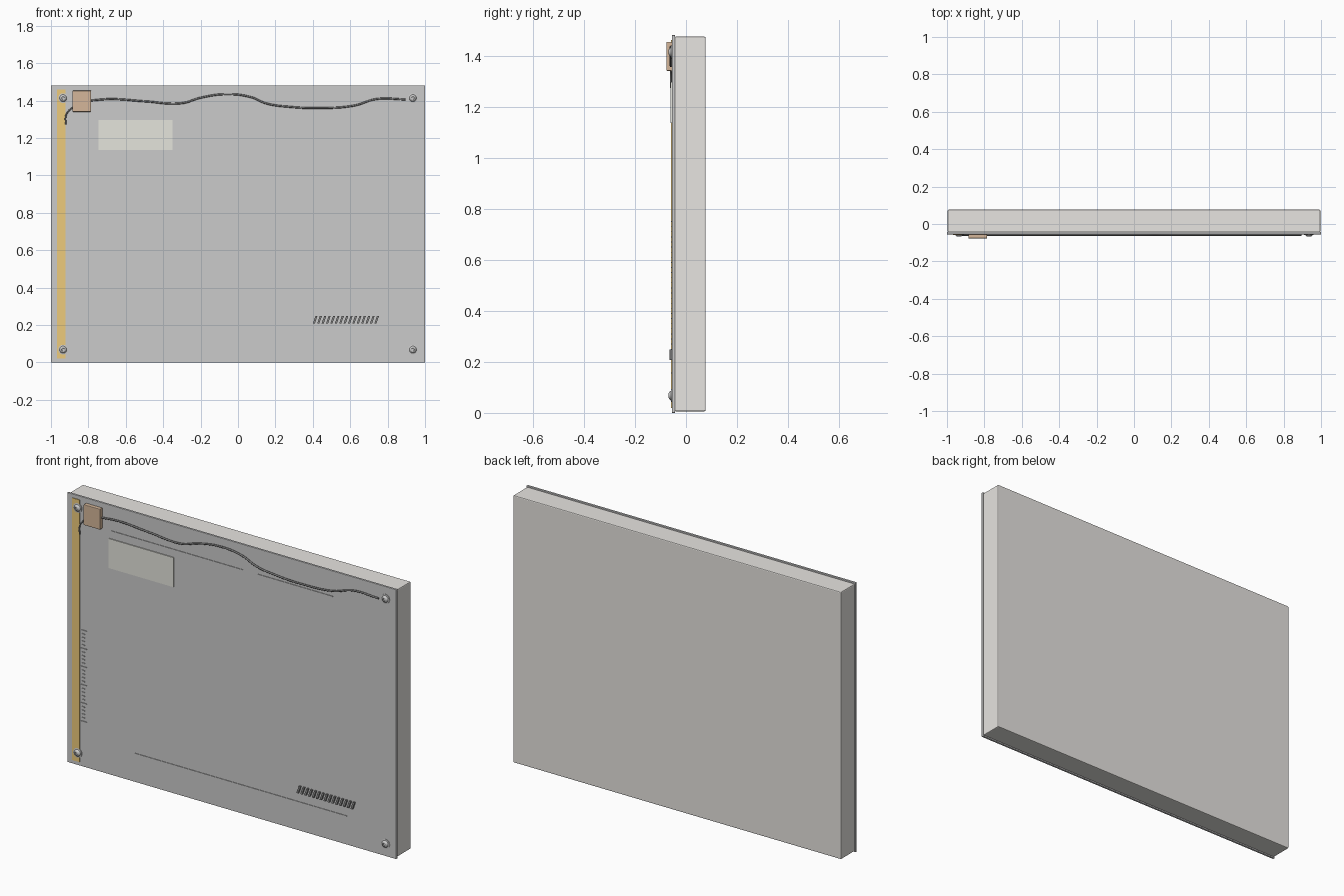
import bpy, bmesh, math
from mathutils import Vector

if "Cube" in bpy.data.objects:
    bpy.data.objects.remove(bpy.data.objects["Cube"])

FACE = -0.055  # front surface of the cover plate


def paint(obj, rgb):
    if rgb:
        name = obj.name.split(".")[0] + "_colour"
        mat = bpy.data.materials.get(name) or bpy.data.materials.new(name)
        mat.diffuse_color = (*rgb, 1)
        mat.use_nodes = True
        mat.node_tree.nodes["Principled BSDF"].inputs["Base Color"].default_value = mat.diffuse_color
        obj.data.materials.append(mat)


def finish(name, bm, rgb=None):
    bmesh.ops.recalc_face_normals(bm, faces=bm.faces)
    mesh = bpy.data.meshes.new(name)
    bm.to_mesh(mesh)
    bm.free()
    obj = bpy.data.objects.new(name, mesh)
    bpy.context.collection.objects.link(obj)
    paint(obj, rgb)
    return obj


def add_box(bm, x0, x1, y0, y1, z0, z1, lean=0):
    # lean shifts the top edge sideways
    v = [bm.verts.new((x + (lean if z == z1 else 0), y, z))
         for z in (z0, z1) for x, y in ((x0, y0), (x1, y0), (x1, y1), (x0, y1))]
    for f in ((3, 2, 1, 0), (4, 5, 6, 7), (0, 1, 5, 4), (1, 2, 6, 5), (2, 3, 7, 6), (3, 0, 4, 7)):
        bm.faces.new([v[i] for i in f])


def boxes(name, items, rgb=None, bevel=0):
    bm = bmesh.new()
    for item in items:
        add_box(bm, *item)
    obj = finish(name, bm, rgb)
    if bevel:
        mod = obj.modifiers.new("bevel", "BEVEL")
        mod.width, mod.segments = bevel, 2
    return obj


def cable(name, pts, radius):
    curve = bpy.data.curves.new(name, "CURVE")
    curve.dimensions = "3D"
    curve.bevel_depth, curve.bevel_resolution = radius, 2
    curve.use_fill_caps = True
    sp = curve.splines.new("BEZIER")
    sp.bezier_points.add(len(pts) - 1)
    for bp, (x, z) in zip(sp.bezier_points, pts):
        bp.co = (x, FACE - 0.004, z)
        bp.handle_left_type = bp.handle_right_type = "AUTO"
    obj = bpy.data.objects.new(name, curve)
    bpy.context.collection.objects.link(obj)
    paint(obj, (0.2, 0.2, 0.2))


def screw(x, z, n=24):
    # lathed washer and domed head with a sunken centre
    profile = [(0.026, 0), (0.026, 0.003), (0.019, 0.004), (0.017, 0.007),
               (0.012, 0.012), (0.008, 0.013), (0.007, 0.008)]
    bm = bmesh.new()
    rings = [[bm.verts.new((x + r * math.cos(i * math.tau / n), FACE - h,
                            z + r * math.sin(i * math.tau / n))) for i in range(n)]
             for r, h in profile]
    for a, b in zip(rings, rings[1:]):
        for i in range(n):
            bm.faces.new((a[i], a[(i + 1) % n], b[(i + 1) % n], b[i]))
    bm.faces.new(rings[-1])
    bm.faces.new(rings[0])
    obj = finish("screw", bm)
    bpy.context.view_layer.objects.active = obj
    obj.select_set(True)
    bpy.ops.object.shade_smooth_by_angle()
    obj.select_set(False)


# Casing and slightly overhanging cover plate
boxes("casing", [(-0.996, 0.996, -0.045, 0.077, 0.006, 1.474)], (0.8, 0.78, 0.75), 0.005)
boxes("cover_plate", [(-1, 1, FACE, -0.043, 0, 1.48)], None, 0.002)

# Coloured strip, label and connector block
boxes("side_strip", [(-0.967, -0.922, FACE - 0.003, FACE + 0.001, 0.02, 1.46)], (0.85, 0.6, 0.2))
boxes("label_plate", [(-0.745, -0.35, FACE - 0.005, FACE + 0.001, 1.135, 1.297)], (0.78, 0.78, 0.72))
boxes("connector_block", [(-0.885, -0.785, -0.077, FACE + 0.001, 1.34, 1.453)], (0.66, 0.47, 0.32), 0.003)

# Screws in the four corners
for sx in (-0.935, 0.935):
    for sz in (0.068, 1.413):
        screw(sx, sz)

# Wavy cable along the top and short tail down the strip
cable("long_cable", [(-0.79, 1.4), (-0.68, 1.408), (-0.5, 1.396), (-0.3, 1.386), (-0.2, 1.415),
                     (-0.06, 1.434), (0.07, 1.418), (0.15, 1.385), (0.28, 1.366), (0.42, 1.36),
                     (0.62, 1.373), (0.74, 1.408), (0.895, 1.406)], 0.005)
cable("short_cable", [(-0.88, 1.365), (-0.905, 1.345), (-0.92, 1.32), (-0.921, 1.272)], 0.004)

# Slanted vent bars
boxes("vent_bars", [(0.4 + i * 0.0235, 0.411 + i * 0.0235, FACE - 0.01, FACE + 0.001, 0.208, 0.248, 0.014)
                    for i in range(15)], (0.25, 0.25, 0.25))

# Ruler ticks, every fifth one longer
boxes("ruler_ticks", [(-0.915 if i % 5 == 0 else -0.908, -0.88 if i % 5 == 0 else -0.89,
                       FACE - 0.004, FACE + 0.001, 0.248 + i * 0.02, 0.251 + i * 0.02)
                      for i in range(26)])

# Thin trim lines
boxes("trim_lines", [(a, b, FACE - 0.003, FACE + 0.001, z - 0.002, z + 0.002)
                     for a, b, z in ((-0.73, 0.07, 1.34), (0.16, 0.615, 1.34), (-0.585, 0.7, 0.157))])
